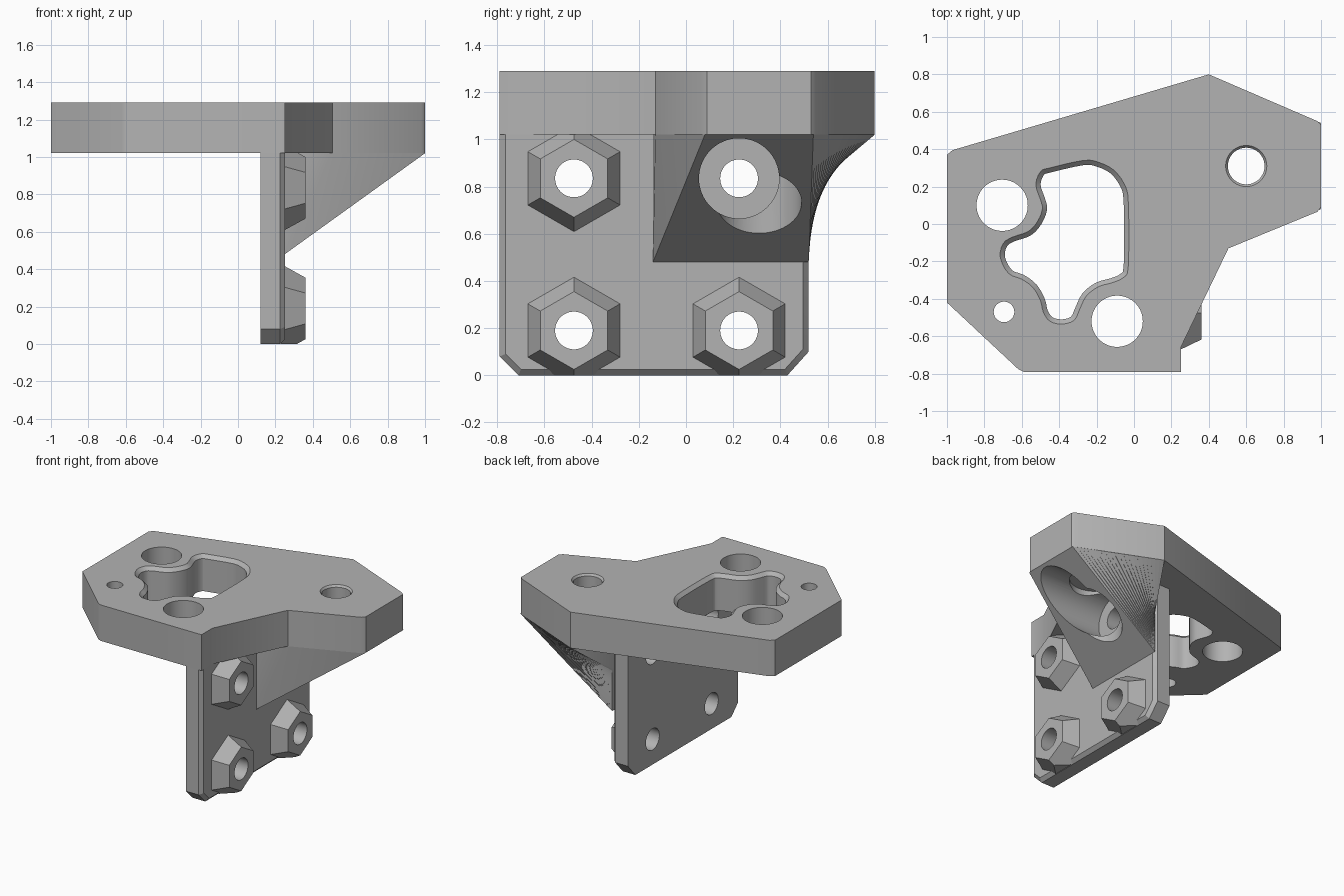
import bpy, bmesh, math
from mathutils import Vector, Matrix

if "Cube" in bpy.data.objects:
    bpy.data.objects.remove(bpy.data.objects["Cube"], do_unlink=True)

# One plain grey material
grey = bpy.data.materials.new("plain grey")
grey.use_nodes = True
colour = (0.45, 0.45, 0.45, 1)
grey.diffuse_color = colour
grey.node_tree.nodes["Principled BSDF"].inputs["Base Color"].default_value = colour

PLATE_LOW, PLATE_TOP = 1.02, 1.29
WALL_IN, WALL_OUT, BOSS_OUT = 0.12, 0.25, 0.36


def new_object(name, bm):
    bmesh.ops.recalc_face_normals(bm, faces=bm.faces[:])
    mesh = bpy.data.meshes.new(name)
    bm.to_mesh(mesh)
    bm.free()
    mesh.materials.append(grey)
    ob = bpy.data.objects.new(name, mesh)
    bpy.context.collection.objects.link(ob)
    return ob


def loft(name, rings):
    """Solid through closed rings that have the same number of points."""
    bm = bmesh.new()
    loops = [[bm.verts.new(p) for p in ring] for ring in rings]
    count = len(loops[0])
    for low, high in zip(loops, loops[1:]):
        for i in range(count):
            j = (i + 1) % count
            bm.faces.new((low[i], low[j], high[j], high[i]))
    bm.faces.new(loops[0])
    bm.faces.new(loops[-1])
    return new_object(name, bm)


def rod(centre, axis, sections, sides=64, name="cutter"):
    """Turned shape along x or z from (position, radius) sections."""
    rings = []
    for pos, r in sections:
        ring = []
        for i in range(sides):
            a = 2 * math.pi * i / sides
            u, v = centre[0] + r * math.sin(a), centre[1] + r * math.cos(a)
            ring.append((pos, u, v) if axis == "x" else (u, v, pos))
        rings.append(ring)
    return loft(name, rings)


def inset(points, amount):
    """Move each point of a closed outline inwards along its normal."""
    pts = [Vector(p) for p in points]
    area = sum(a.x * b.y - b.x * a.y for a, b in zip(pts, pts[1:] + pts[:1]))
    turn = math.copysign(1, area)
    result = []
    for i, p in enumerate(pts):
        d1 = (p - pts[i - 1]).normalized()
        d2 = (pts[(i + 1) % len(pts)] - p).normalized()
        n1, n2 = [Vector((-d.y, d.x)) * turn for d in (d1, d2)]
        result.append(p + (n1 + n2) * amount / (1 + n1.dot(n2)))
    return result


def smooth_loop(points, steps=3):
    """Closed rounded curve through the points."""
    pts = [Vector(p) for p in points]
    n, result = len(pts), []
    for i in range(n):
        a, b, c, d = (pts[(i + k) % n] for k in (-1, 0, 1, 2))
        for s in range(steps):
            t = s / steps
            result.append(0.5 * (2 * b + (c - a) * t + (2 * a - 5 * b + 4 * c - d) * t ** 2
                                 + (3 * b - a - 3 * c + d) * t ** 3))
    return result


def cut(ob, cutters):
    for c in cutters:
        mod = ob.modifiers.new("cut", "BOOLEAN")
        mod.operation, mod.solver, mod.object = "DIFFERENCE", "EXACT", c
        bpy.context.view_layer.objects.active = ob
        bpy.ops.object.modifier_apply(modifier=mod.name)
        bpy.data.objects.remove(c, do_unlink=True)


def finish(ob):
    bpy.ops.object.select_all(action="DESELECT")
    ob.select_set(True)
    bpy.context.view_layer.objects.active = ob
    bpy.ops.object.shade_smooth_by_angle(angle=math.radians(30))


def at_z(points, z):
    return [(p[0], p[1], z) for p in points]


# Top plate
outline = [(-1, .37), (-.97, .395), (.40, .80), (.98, .55), (1, .53), (1, .09), (.98, .065),
           (.505, -.13), (.25, -.66), (.25, -.79), (-.59, -.79), (-.62, -.775), (-1, -.42)]
plate = loft("top_plate", [at_z(outline, PLATE_LOW), at_z(outline, PLATE_TOP)])

# Rounded irregular window with a chamfered rim
window = smooth_loop([
    (-.27, .34), (-.45, .30), (-.50, .28), (-.525, .21), (-.50, .13), (-.49, .08),
    (-.515, .015), (-.565, -.04), (-.65, -.07), (-.70, -.105), (-.715, -.18), (-.67, -.265),
    (-.60, -.295), (-.54, -.34), (-.50, -.41), (-.485, -.47), (-.45, -.52), (-.385, -.535),
    (-.32, -.515), (-.29, -.455), (-.255, -.385), (-.19, -.335), (-.12, -.315),
    (-.055, -.285), (-.03, -.22), (-.03, .11), (-.05, .21), (-.11, .29), (-.19, .33)])
inner = inset(window, 0.025)
rim = 0.025
window_cutter = loft("cutter", [at_z(inner, PLATE_LOW - .1), at_z(inner, PLATE_TOP - rim),
                                at_z(window, PLATE_TOP), at_z(window, PLATE_TOP + .1)])

# Plate holes
bolt = (.6, .31)
holes = [((-.705, .1), .137), ((-.09, -.52), .137), ((-.695, -.47), .055)]
ends = (PLATE_LOW - .1, PLATE_TOP + .1)
cutters = [rod(c, "z", [(z, r) for z in ends]) for c, r in holes]
cutters.append(rod(bolt, "z", [(ends[0], .098), (PLATE_TOP - .015, .098),
                               (PLATE_TOP, .11), (ends[1], .11)]))
cut(plate, [window_cutter] + cutters)
finish(plate)

# Upright wall with chamfered corners and outer edges
wall_outline = [(-.79, 1.03), (-.79, .08), (-.71, 0), (.43, 0), (.52, .1), (.52, 1.03)]
edge = 0.025
wall_small = inset(wall_outline, edge)
wall_small[0].y = wall_small[-1].y = wall_outline[0][1]
wall = loft("upright_wall", [[(x, p[0], p[1]) for p in ring] for x, ring in
                             ((WALL_IN, wall_outline), (WALL_OUT - edge, wall_outline),
                              (WALL_OUT, wall_small))])

# Screw positions: three hexagonal bosses, the fourth lies inside the bracket
left_y, right_y, low_z, high_z = -.475, .225, .19, .835
screws = {"lower_front": (left_y, low_z), "upper_front": (left_y, high_z),
          "lower_back": (right_y, low_z)}
pocket = (right_y, high_z)
through = [(0, .08), (.6, .08)]
cut(wall, [rod(c, "x", through) for c in [*screws.values(), pocket]])
finish(wall)

for name, centre in screws.items():
    boss = rod(centre, "x", [(WALL_OUT - .02, .237), (BOSS_OUT, .165)], 6, name + "_hex_boss")
    # Trim whatever hangs below the wall
    bm = bmesh.new()
    bm.from_mesh(boss.data)
    geom = bm.verts[:] + bm.edges[:] + bm.faces[:]
    bmesh.ops.bisect_plane(bm, geom=geom, plane_co=(0, 0, 0), plane_no=(0, 0, -1),
                           clear_outer=True)
    bmesh.ops.holes_fill(bm, edges=[e for e in bm.edges if e.is_boundary])
    bm.to_mesh(boss.data)
    bm.free()
    cut(boss, [rod(centre, "x", through)])
    finish(boss)

# Sloping bracket: flat underside, twisted back flank
bm = bmesh.new()


def vert(x, y, z=PLATE_LOW):
    return bm.verts.new((x, y, z))


foot_z = 0.48
front_foot, front_top = vert(WALL_OUT, -.14, foot_z), vert(WALL_OUT, -.14)
elbow, tip_front = vert(.505, -.13), vert(1, .08)
back_top = vert(WALL_OUT, .52)
steps = 20
wall_edge, plate_edge = [], []
for i in range(steps + 1):
    t = i / steps
    wall_edge.append(vert(WALL_OUT, .52, foot_z + (.8 - foot_z) * t))
    plate_edge.append(vert(1 - .6 * t, .54 + .26 * t))
for i in range(steps):
    bm.faces.new((wall_edge[i], wall_edge[i + 1], plate_edge[i + 1]))
    bm.faces.new((wall_edge[i], plate_edge[i + 1], plate_edge[i]))
bm.faces.new((wall_edge[-1], back_top, plate_edge[-1]))
bm.faces.new((front_foot, wall_edge[0], plate_edge[0], tip_front))
bm.faces.new((front_foot, tip_front, elbow))
bm.faces.new((front_foot, elbow, front_top))
bm.faces.new([front_foot, front_top, back_top] + wall_edge[::-1])
bm.faces.new([front_top, elbow, tip_front] + plate_edge + [back_top])
bracket = new_object("sloping_bracket", bm)

# Screw pocket through the wall and bolt pocket up to the plate
cut(bracket, [rod(pocket, "x", [(BOSS_OUT, .17), (1.3, .17)]),
              rod(pocket, "x", through),
              rod(bolt, "z", [(.2, .18), (PLATE_LOW + .02, .18)])])
finish(bracket)
